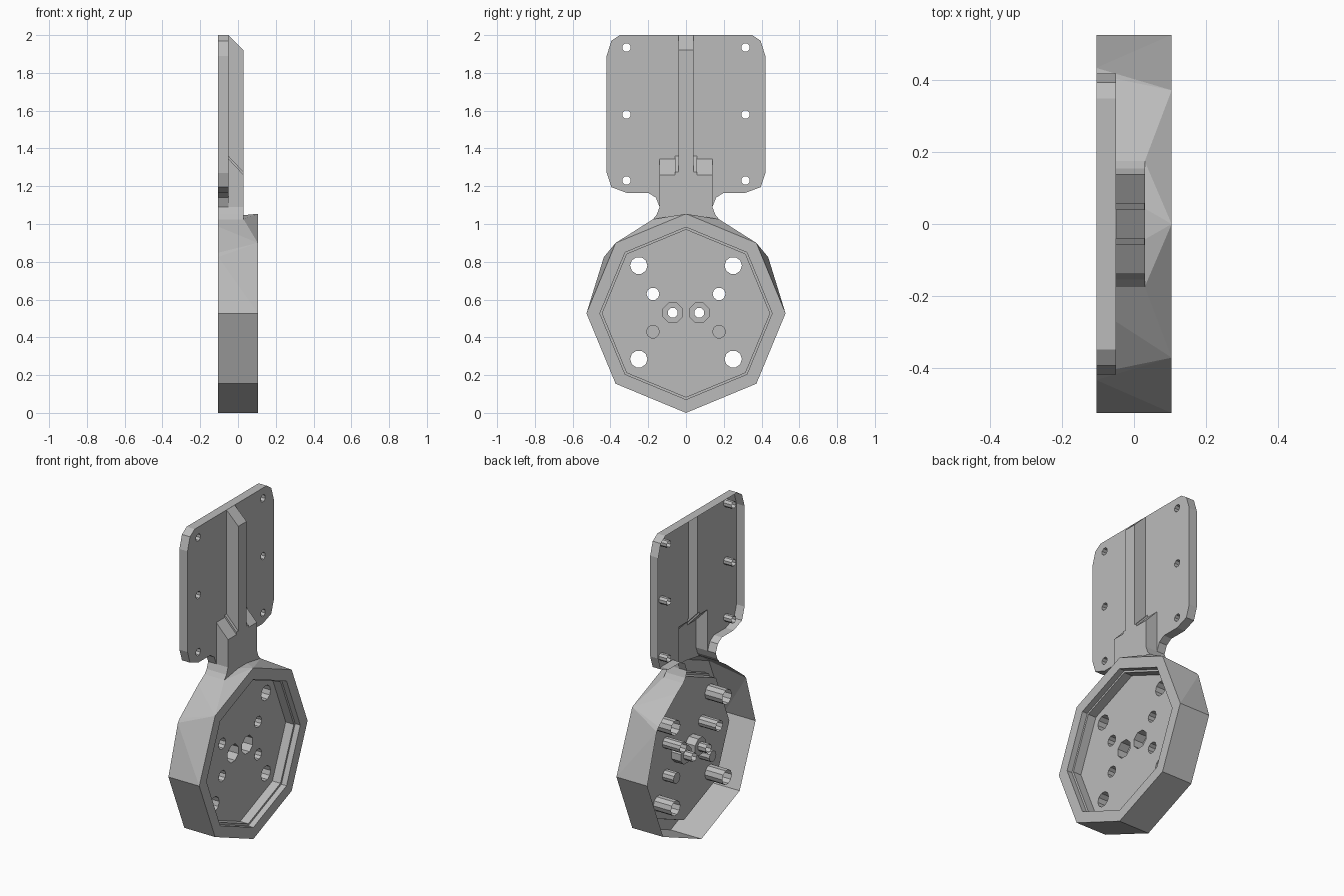
import bpy, bmesh, math

cube = bpy.data.objects.get("Cube")
if cube:
    bpy.data.objects.remove(cube)

BACK = -0.105      # open rear plane of the shell
DEEP = -0.2        # parts run past the rear plane, then get trimmed
FRONT = 0.105
CZ = R = 0.527     # dish centre height and radius

gray = bpy.data.materials.new("light_gray")
gray.use_nodes = True
gray.diffuse_color = (0.5, 0.5, 0.5, 1)
gray.node_tree.nodes["Principled BSDF"].inputs["Base Color"].default_value = (0.5, 0.5, 0.5, 1)


def finish(name, bm):
    bmesh.ops.recalc_face_normals(bm, faces=bm.faces)
    mesh = bpy.data.meshes.new(name)
    bm.to_mesh(mesh)
    bm.free()
    obj = bpy.data.objects.new(name, mesh)
    bpy.context.collection.objects.link(obj)
    mesh.materials.append(gray)
    return obj


def prism(name, bottom, top):
    """Solid between two matching loops of 3D points."""
    bm = bmesh.new()
    a = [bm.verts.new(p) for p in bottom]
    b = [bm.verts.new(p) for p in top]
    n = len(a)
    bm.faces.new(a)
    bm.faces.new(b)
    for i in range(n):
        j = (i + 1) % n
        bm.faces.new((a[i], a[j], b[j], b[i]))
    return finish(name, bm)


def slab(name, outline, x0, x1):
    return prism(name, [(x0, y, z) for y, z in outline], [(x1, y, z) for y, z in outline])


def bar(name, profile, half):
    return prism(name, [(x, -half, z) for x, z in profile], [(x, half, z) for x, z in profile])


def mirrored(half):
    return half + [(-y, z) for y, z in reversed(half)]


def ring(y, z, r, n, turn=0.0):
    return [(y + r * math.sin(math.tau * i / n + turn), z + r * math.cos(math.tau * i / n + turn))
            for i in range(n)]


# Dish body: octagonal front blended into a wider-shouldered rear
pts = [(FRONT, y, z) for y, z in ring(0, CZ, R, 8)]
for s in (-1, 1):
    for y, z in ((0.175, 1.025), (0.435, 0.825), (R, CZ), (0.372, CZ - 0.372), (0, 0)):
        if y or s > 0:
            pts += [(BACK, s * y, z), (DEEP, s * y, z)]
    pts.append((0.03, s * 0.175, 1.025))
bm = bmesh.new()
for p in pts:
    bm.verts.new(p)
hull = bmesh.ops.convex_hull(bm, input=bm.verts)
loose = [v for v in bm.verts if not v.link_faces]
bmesh.ops.delete(bm, geom=loose, context='VERTS')
bmesh.ops.dissolve_limit(bm, angle_limit=0.01, verts=bm.verts, edges=bm.edges)
body = finish("mounting_bracket", bm)

# Plate, neck and stiffening rib
throat = [(0.14, 1.09), (0.155, 1.05), (0.175, 1.025), (0.12, 0.99)]
plate = slab("plate", mirrored(
    [(0.35, 2), (0.395, 1.97), (0.42, 1.89), (0.42, 1.27), (0.395, 1.195),
     (0.315, 1.165), (0.2, 1.165), (0.16, 1.14)] + throat), DEEP, -0.05)
neck = slab("neck", mirrored([(0.14, 1.504)] + throat), DEEP, 0.03)
for v in neck.data.vertices:
    if v.co.z > 1.4 and v.co.x > 0:
        v.co.z = 1.26
rib = bar("rib", [(DEEP, 1.15), (0.03, 1.15), (0.03, 1.92), (-0.05, 1.9995), (DEEP, 1.9995)], 0.04)
foot = bar("rib_foot", [(DEEP, 1.16), (0.0299, 1.16), (0.0299, 1.275), (-0.05, 1.36), (DEEP, 1.36)], 0.058)

# Stepped dish recess and all the bored holes
FLOOR = 0.015
cutters = [slab("recess", ring(0, CZ, 0.443, 8), FLOOR, 0.2),
           slab("recess_lip", ring(0, CZ, 0.456, 8), 0.07, 0.2)]
# y, z, radius, sides, depth start
holes = [(0.315, z, 0.023, 8, -0.3) for z in (1.935, 1.58, 1.23)]
holes += [(0.25, z, 0.046, 10, -0.3) for z in (0.78, 0.285)]
holes += [(0.175, 0.63, 0.034, 10, -0.3), (0.175, 0.43, 0.034, 10, -0.06),
          (0.07, CZ + 0.003, 0.056, 8, -0.05), (0.07, CZ + 0.003, 0.028, 8, -0.3)]
for y, z, r, n, start in holes:
    for s in (-1, 1):
        cutters.append(slab("hole", ring(s * y, z, r, n, math.pi / n), start, 0.2))

# Combine everything into one solid
helpers = [(o, 'UNION') for o in (plate, neck, rib, foot)] + [(o, 'DIFFERENCE') for o in cutters]
for obj, op in helpers:
    mod = body.modifiers.new(obj.name, 'BOOLEAN')
    mod.operation = op
    mod.solver = 'EXACT'
    mod.object = obj
graph = bpy.context.evaluated_depsgraph_get()
mesh = bpy.data.meshes.new_from_object(body.evaluated_get(graph))
body.modifiers.clear()
for obj, op in helpers:
    bpy.data.objects.remove(obj)

# Trim at the rear plane, leaving the shell open behind
bm = bmesh.new()
bm.from_mesh(mesh)
bmesh.ops.bisect_plane(bm, geom=bm.verts[:] + bm.edges[:] + bm.faces[:],
                       plane_co=(BACK, 0, 0), plane_no=(-1, 0, 0), clear_outer=True)
bm.to_mesh(mesh)
bm.free()
mesh.materials.clear()
mesh.materials.append(gray)
for p in mesh.polygons:
    p.material_index = 0
    p.use_smooth = False
body.data = mesh
